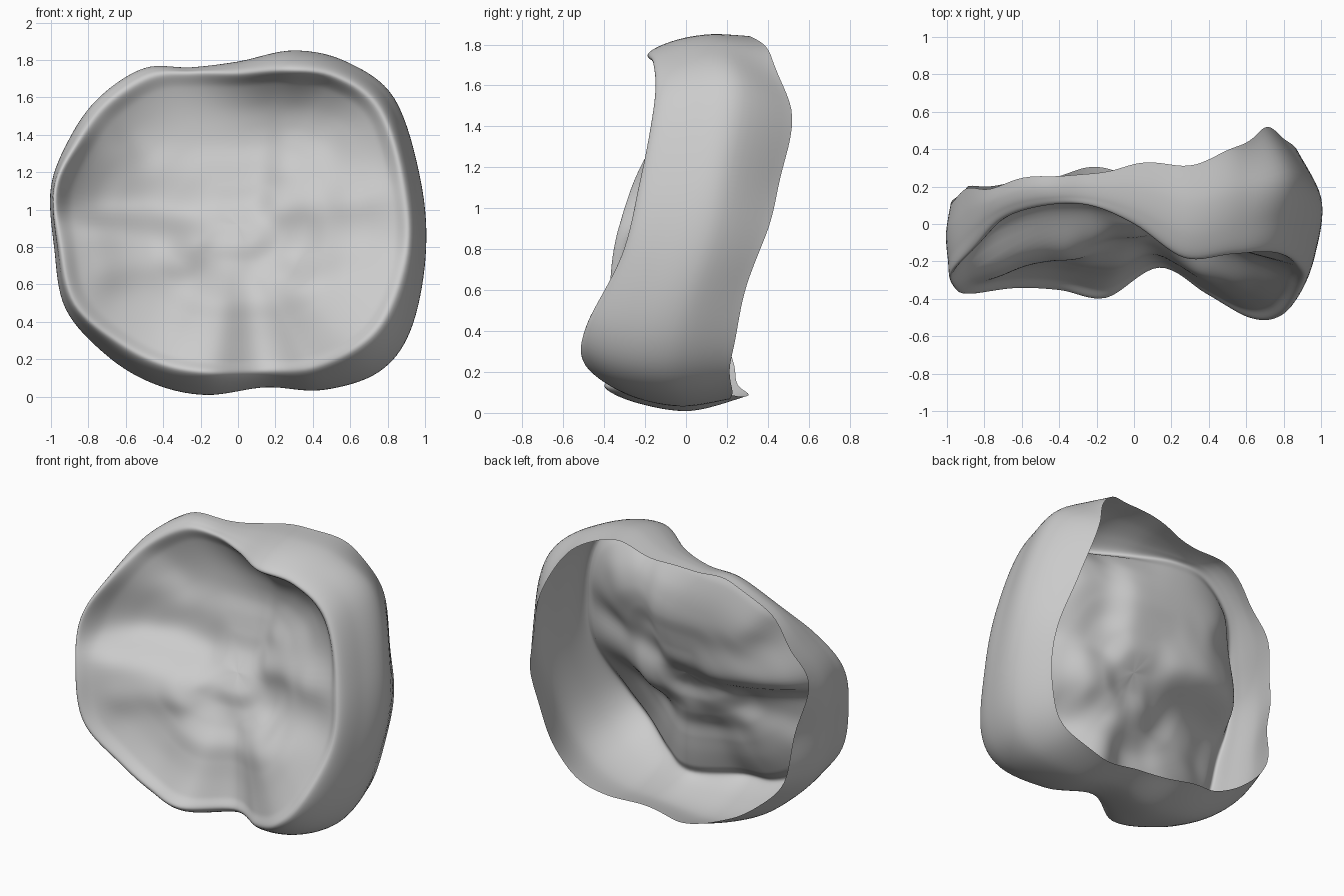
import bpy
import math
from mathutils import Vector

cube = bpy.data.objects.get("Cube")
if cube:
    bpy.data.objects.remove(cube)

MID_Z = 0.92
STEPS = 8

# Outline around the crown: x, z, crest y, back edge y, back edge scale, crest scale
KEYS = [
    (1.0, .75, -.31, .35, .89, .91), (.97, 1.15, -.22, .46, .83, .92),
    (.83, 1.59, -.15, .51, .84, .92), (.58, 1.79, -.16, .41, .95, .91),
    (.3, 1.85, -.18, .32, .99, .89), (0, 1.79, 0, .32, 1, .93),
    (-.25, 1.76, .1, .26, 1, .96), (-.5, 1.755, .1, .26, 1, .94),
    (-.74, 1.6, .03, .2, 1, .94), (-.9, 1.38, -.13, .18, 1, .95),
    (-1, 1.12, -.26, .11, .98, .97), (-.98, .8, -.35, .17, .93, .97),
    (-.92, .47, -.37, .2, .94, .95), (-.7, .22, -.34, .22, .93, .91),
    (-.45, .07, -.35, .26, .92, .89), (-.17, .01, -.39, .3, .92, .88),
    (.15, .05, -.23, .22, .96, .91), (.45, .035, -.37, .22, .96, .88),
    (.75, .13, -.5, .22, .95, .85), (.92, .35, -.48, .24, .92, .87),
]

# Hollows and swells of the biting surface: x, z, y
FLOOR = [
    (-.4, 1.45, .18), (0, 1.4, .18), (.4, 1.4, .1), (.7, 1.3, 0),
    (-.75, 1.2, .09), (-.4, 1.1, .13), (0, 1.1, .11), (.4, 1.15, 0),
    (.75, 1.05, -.13), (.3, .88, 0), (.6, .88, -.11), (0, .8, -.06),
    (-.45, .74, -.17), (-.8, .7, -.23), (-.55, .45, -.18), (-.15, .4, -.21),
    (.15, .4, -.13), (.4, .45, -.23), (.65, .6, -.26),
]


def spline(p, t):
    """Catmull-Rom blend of four tuples."""
    return [0.5 * (2 * b + (c - a) * t + (2 * a - 5 * b + 4 * c - d) * t * t
                   + (3 * b - a - 3 * c + d) * t ** 3) for a, b, c, d in zip(*p)]


def sample(points, steps, closed):
    n = len(points)
    out = []
    for i in range(n if closed else n - 1):
        ids = [i - 1, i, i + 1, i + 2]
        ids = [k % n if closed else min(max(k, 0), n - 1) for k in ids]
        out += [spline([points[k] for k in ids], s / steps) for s in range(steps)]
    return out if closed else out + [list(points[-1])]


def ridge(x, z, start, end, width, height):
    """Soft raised line on the biting surface."""
    a, b, p = Vector(start), Vector(end), Vector((x, z))
    t = min(max((p - a).dot(b - a) / (b - a).length_squared, 0), 1)
    return -height * math.exp(-((p - a.lerp(b, t)).length / width) ** 2)


def floor_y(x, z):
    weights = [math.exp(-((x - a) ** 2 + (z - b) ** 2) / 0.03) for a, b, _ in FLOOR]
    y = sum(w * f[2] for w, f in zip(weights, FLOOR)) / sum(weights)
    return (y + ridge(x, z, (-.7, .67), (0, .77), .1, .02)
            + ridge(x, z, (.25, 1.02), (.8, 1.07), .1, .03))


def section(x, z, crest, back, scale, c):
    """Radial profile from the floor centre, over the crest, to the back edge."""
    points = []
    for t in (0, .13, .26, .39, .52, .65, .78, .91):
        r = t * c
        base = floor_y(x * r, MID_Z + (z - MID_Z) * r)
        points.append((r, base + (crest - base) * t ** (3 + 1.6 * z - x)))
    depth = back - crest
    return points + [(c, crest), ((c + 2) / 3, crest + depth * .23),
                     (1, crest + depth * .6), (scale, back)]


# Sweep the changing section around the outline
columns = sample(KEYS, STEPS, True)
verts = [(0, floor_y(0, MID_Z), MID_Z)]
for j, (x, z, crest, back, scale, c) in enumerate(columns):
    back += 0.008 * math.sin(j * 0.55)
    for r, y in sample(section(x, z, crest, back, scale, c), STEPS, False)[1:]:
        verts.append((x * r, y, MID_Z + (z - MID_Z) * r))

rows = (len(verts) - 1) // len(columns)
faces = []
for j in range(len(columns)):
    a = 1 + j * rows
    b = 1 + (j + 1) % len(columns) * rows
    faces.append((0, a, b))
    faces += [(a + i, a + i + 1, b + i + 1, b + i) for i in range(rows - 1)]

mesh = bpy.data.meshes.new("tooth_crown_shell")
mesh.from_pydata(verts, [], faces)
mesh.update()
crown = bpy.data.objects.new("tooth_crown_shell", mesh)
bpy.context.collection.objects.link(crown)

# Rounded surface
bpy.context.view_layer.objects.active = crown
crown.select_set(True)
bpy.ops.object.shade_smooth()
